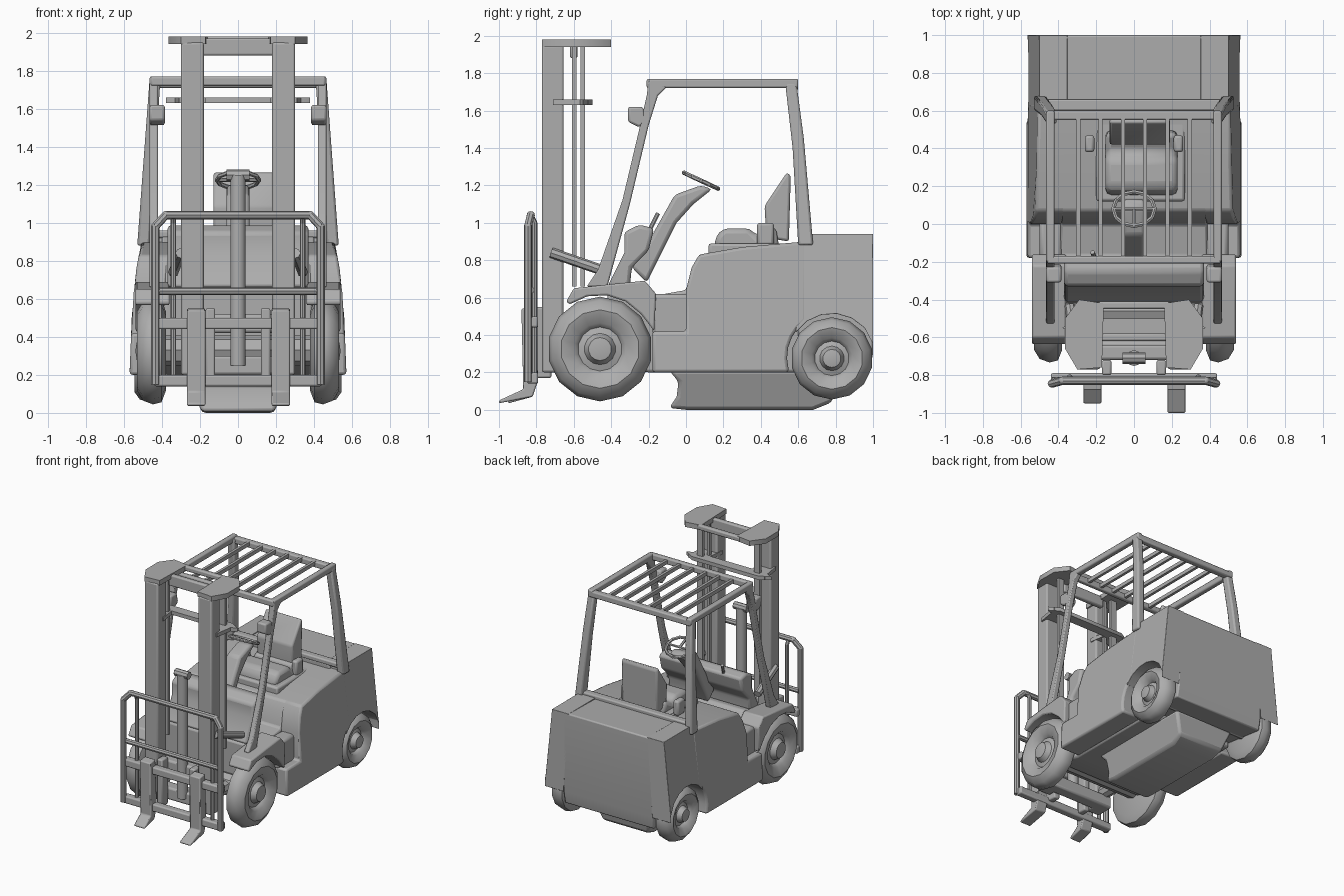
import bpy, bmesh, math
from mathutils import Vector, Matrix

cube = bpy.data.objects.get("Cube")
if cube:
    bpy.data.objects.remove(cube, do_unlink=True)

GREY = (0.42, 0.42, 0.42, 1)
grey = bpy.data.materials.new("plain grey")
grey.use_nodes = True
grey.diffuse_color = GREY
grey.node_tree.nodes["Principled BSDF"].inputs["Base Color"].default_value = GREY


def finish(name, bm, bevel=0.0, mirror=False):
    bmesh.ops.recalc_face_normals(bm, faces=bm.faces)
    mesh = bpy.data.meshes.new(name)
    bm.to_mesh(mesh)
    bm.free()
    mesh.materials.append(grey)
    obj = bpy.data.objects.new(name, mesh)
    bpy.context.collection.objects.link(obj)
    if bevel:
        mod = obj.modifiers.new("soft edges", 'BEVEL')
        mod.width, mod.segments, mod.limit_method = bevel, 2, 'ANGLE'
    if mirror:
        mod = obj.modifiers.new("mirror", 'MIRROR')
        mod.use_mirror_merge = False
    bpy.ops.object.select_all(action='DESELECT')
    obj.select_set(True)
    bpy.context.view_layer.objects.active = obj
    bpy.ops.object.shade_smooth_by_angle(angle=math.radians(40))


def slab(name, profile, x0, x1, bevel=0.0, mirror=False, taper=lambda z: 1):
    """Side profile of (y, z) points extruded along x; taper(z) scales the width."""
    bm = bmesh.new()
    rings = [[bm.verts.new((x * taper(z), y, z)) for y, z in profile] for x in (x0, x1)]
    bm.faces.new(rings[0])
    bm.faces.new(rings[1][::-1])
    n = len(profile)
    for i in range(n):
        j = (i + 1) % n
        bm.faces.new((rings[0][i], rings[0][j], rings[1][j], rings[1][i]))
    finish(name, bm, bevel, mirror)


def box(name, lo, hi, bevel=0.0, mirror=False):
    slab(name, [(lo[1], lo[2]), (hi[1], lo[2]), (hi[1], hi[2]), (lo[1], hi[2])],
         lo[0], hi[0], bevel, mirror)


def plate(name, outline, z0, z1, mirror=False):
    """Plan outline of (x, y) points extruded upwards."""
    bm = bmesh.new()
    face = bm.faces.new([bm.verts.new((x, y, z0)) for x, y in outline])
    ext = bmesh.ops.extrude_face_region(bm, geom=[face])["geom"]
    bmesh.ops.translate(bm, vec=(0, 0, z1 - z0), verts=[v for v in ext if isinstance(v, bmesh.types.BMVert)])
    finish(name, bm, 0, mirror)


def tube(name, points, r, mirror=False, sides=8, closed=False):
    """Round bar swept along straight pieces, with a ball joint at each bend."""
    bm = bmesh.new()
    pts = [Vector(p) for p in points]
    pairs = list(zip(pts, pts[1:] + pts[:1])) if closed else list(zip(pts, pts[1:]))
    for a, b in pairs:
        rot = (b - a).to_track_quat('Z', 'Y').to_matrix().to_4x4()
        bmesh.ops.create_cone(bm, cap_ends=True, segments=sides, radius1=r, radius2=r,
                              depth=(b - a).length, matrix=Matrix.Translation((a + b) / 2) @ rot)
    for p in (pts if closed else pts[1:-1]):
        bmesh.ops.create_uvsphere(bm, u_segments=sides, v_segments=6, radius=r,
                                  matrix=Matrix.Translation(p))
    finish(name, bm, 0, mirror)


def wheel(name, y, z, r, x_in, x_out):
    """Lathe a tyre with a dished rim and hub, then mirror it."""
    bm = bmesh.new()
    w = x_out - x_in
    prof = [(0, x_in), (.75, x_in), (.96, x_in + .15 * w), (1, x_in + .45 * w),
            (.93, x_out - .2 * w), (.75, x_out), (.5, x_out - .02), (.42, x_out - .05),
            (.3, x_out - .04), (.22, x_out), (0, x_out + .01)]
    verts = [bm.verts.new((x, y, z + k * r)) for k, x in prof]
    edges = [bm.edges.new(e) for e in zip(verts, verts[1:])]
    bmesh.ops.spin(bm, geom=verts + edges, cent=(0, y, z), axis=(1, 0, 0),
                   angle=math.tau, steps=14)
    bmesh.ops.remove_doubles(bm, verts=bm.verts, dist=.0005)
    finish(name, bm, 0, True)


def arch(y, z, r, a0, a1, steps=7):
    angles = [math.radians(a0 + (a1 - a0) * i / steps) for i in range(steps + 1)]
    return [(y + r * math.cos(a), z + r * math.sin(a)) for a in angles]


# Wheels and axles
wheel("front_wheels", -.46, .325, .28, .38, .53)
wheel("rear_wheels", .78, .275, .22, .4, .545)
tube("front_axle", [(-.42, -.46, .33), (.42, -.46, .33)], .08)
tube("rear_axle", [(-.42, .78, .28), (.42, .78, .28)], .06)

# Body: narrow chassis inside, skirts with wheel arches outside
lean = lambda z: 1 + max(0, .6 - z) * .07 - max(0, z - .65) * .33
hood = [(.0, .64), (.03, .76), (.07, .83), (.3, .87), (.64, .9)]
slab("chassis", [(-.42, .25), (-.42, .66), (-.25, .68), (-.17, .61)] + hood + [(.64, .2), (-.2, .2)],
     -.39, .39, .015)
slab("side_skirts", [(.0, .42)] + hood + arch(.78, .28, .24, 125, 195, 5)
     + [(.55, .2), (-.18, .2), (-.18, .42)], .38, .555, .02, True, lean)
box("side_steps", (.38, -.18, .4), (.5, .03, .62), .02, True)
slab("front_fenders", [(-.64, .58), (-.6, .65), (-.42, .67), (-.22, .69), (-.16, .62),
                       (-.17, .42), (-.2, .46)] + arch(-.46, .33, .285, 40, 125, 4),
     .36, .54, .01, True)
slab("counterweight_core", [(.6, .25), (.6, .93), (1, .94), (1, .3), (.98, .2)], -.4, .4, .01)
slab("counterweight_sides", [(.62, .94), (1, .94), (1, .3)] + arch(.78, .28, .235, 22, 145, 6),
     .39, .555, .012, True, lean)
slab("belly", [(-.09, .21), (-.04, .15), (-.05, .07), (-.09, .01), (0, 0), (.68, 0),
               (.78, .04), (.82, .21)], -.19, .19, .02, taper=lambda z: 1 + 2 * z)

# Cowl, steering column and steering wheel
slab("cowl", [(-.42, .66), (-.33, .84), (-.33, .95), (-.25, .99), (-.17, .97),
              (-.2, .85), (-.29, .76), (-.3, .66)], -.37, .37, .02)
slab("steering_column", [(-.29, .76), (-.21, .68), (-.05, 1.0), (.04, 1.1), (.14, 1.18),
                         (.08, 1.2), (-.06, 1.15), (-.2, .9)], -.06, .06, .02)
tilt = Matrix.Rotation(math.radians(-25), 3, 'X')
centre = Vector((0, .08, 1.225))
rim = [centre + tilt @ Vector((.11 * math.cos(a), .1 * math.sin(a), 0))
       for a in (math.tau * i / 12 for i in range(12))]
tube("steering_wheel", rim, .012, closed=True, sides=6)
for i in (0, 6, 9):
    tube("steering_spoke", [centre, rim[i]], .01, sides=6)
tube("control_lever", [(-.2, -.2, .95), (-.22, -.15, 1.05)], .012)

# Seat
slab("seat_cushion", [(.15, .86), (.16, .93), (.2, .97), (.34, .97), (.38, .93), (.48, .98),
                      (.5, .86)], -.15, .23, .03)
slab("seat_back", [(.43, .92), (.42, 1.09), (.54, 1.27), (.56, 1.25), (.55, .9)],
     -.13, .19, .02)
box("seat_base", (-.2, .12, .8), (.27, .58, .89), .015)
box("armrests", (.21, .38, .88), (.26, .47, 1.0), .015, True)

# Overhead guard
slab("rear_pillars", [(.6, .88), (.68, .88), (.63, 1.45), (.59, 1.75), (.53, 1.75), (.57, 1.4)],
     .465, .53, .012, True, lambda z: 1 - (z - .88) * .14)
slab("front_pillars", [(-.53, .66), (-.42, .66), (-.3, 1.1), (-.2, 1.52), (-.15, 1.68), (-.1, 1.73),
                       (-.2, 1.76), (-.21, 1.68), (-.25, 1.5), (-.34, 1.12), (-.47, .75)],
     .42, .465, .008, True)
box("guard_side_rails", (.42, -.2, 1.72), (.465, .6, 1.77), .01, True)
box("guard_front_rail", (-.46, -.21, 1.72), (.46, -.17, 1.77), .01)
box("guard_rear_rail", (-.46, .55, 1.71), (.46, .6, 1.76), .01)
for i in range(6):
    x = (i - 2.5) * .118
    box("guard_slat", (x - .011, -.19, 1.73), (x + .011, .57, 1.76))
box("deck_rail", (-.5, .6, .92), (.5, .66, .96), .01)
slab("lamps", [(-.31, 1.54), (-.31, 1.62), (-.23, 1.62), (-.21, 1.54), (-.25, 1.51)],
     .385, .465, .012, True)

# Mast
box("mast_columns", (.18, -.77, .2), (.3, -.655, 1.95), .012, True)
box("mast_rear_strips", (.2, -.61, .66), (.22, -.585, 1.94), 0, True)
box("mast_rear_rails", (.23, -.565, .66), (.28, -.54, 1.94), 0, True)
plate("mast_caps", [(.17, -.76), (.3, -.77), (.365, -.66), (.365, -.5), (.29, -.4), (.16, -.42)],
      1.94, 1.98, True)
box("mast_top_beam", (-.19, -.62, 1.88), (.19, -.58, 1.97), .01)
box("mast_top_rear_bar", (-.19, -.45, 1.94), (.19, -.41, 1.98), .01)
plate("mast_middle_bar", [(-.38, -.55), (-.3, -.5), (.3, -.5), (.38, -.55), (.3, -.58), (-.3, -.58)],
      1.63, 1.66)
plate("mast_middle_brackets", [(.17, -.71), (.31, -.71), (.34, -.52), (.2, -.51)], 1.63, 1.66, True)
box("mast_lower_beam", (-.3, -.72, .42), (.3, -.64, .52), .015)
box("mast_base_beam", (-.3, -.72, .2), (.3, -.62, .3), .015)
tube("lift_cylinder", [(0, -.71, .25), (0, -.71, 1.25)], .042, sides=10)
tube("lift_head", [(-.06, -.71, 1.25), (.06, -.71, 1.25)], .03)
tube("tilt_cylinders", [(.3, -.72, .84), (.34, -.43, .74)], .028, True)
tube("mast_pivots", [(.25, -.66, .33), (.25, -.45, .33)], .05, True)

# Load backrest and carriage
tube("backrest_frame", [(.435, -.845, .15), (.435, -.845, .98), (.38, -.83, 1.04),
                        (-.38, -.83, 1.04), (-.435, -.845, .98), (-.435, -.845, .15)], .022)
tube("backrest_uprights", [(.34, -.81, .17), (.34, -.81, 1.0), (.34, -.83, 1.04)], .015, True)
tube("backrest_middle_bar", [(-.435, -.83, .64), (.435, -.83, .64)], .02)
box("carriage_upper_bar", (-.44, -.85, .44), (.44, -.79, .5), .01)
box("carriage_lower_bar", (-.44, -.85, .14), (.44, -.79, .2), .01)
box("carriage_rollers", (.12, -.8, .17), (.17, -.72, .55), .01, True)

# Forks: the left one reaches a little further
for name, x, tip in (("right_fork", -.22, -.95), ("left_fork", .225, -1.0)):
    slab(name, [(-.88, .54), (-.81, .55), (-.79, .16), (-.82, .07), (tip, .035),
                (tip, .05), (-.87, .11)], x - .048, x + .048, .008)
